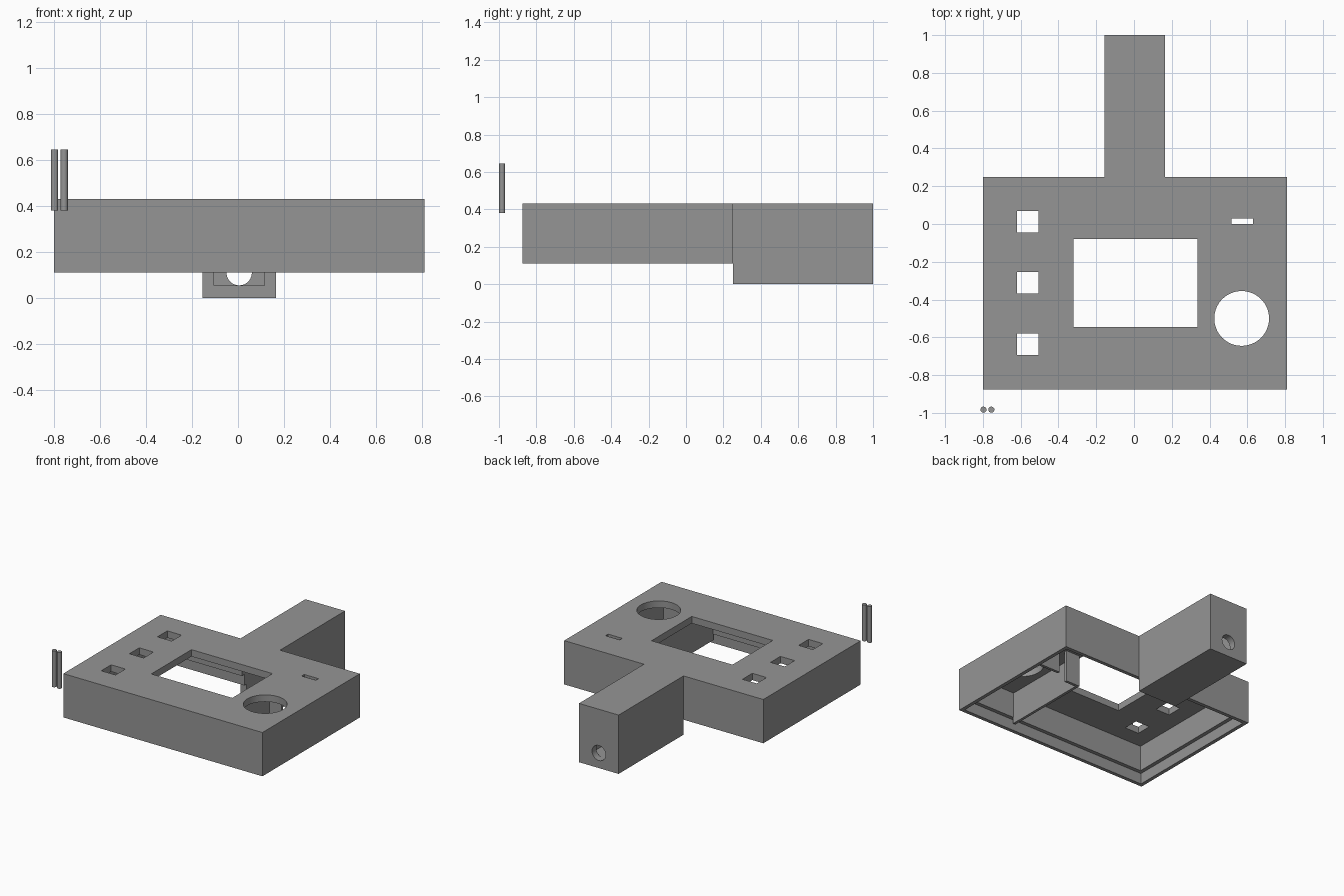
import bpy
import math

if "Cube" in bpy.data.objects:
    bpy.data.objects.remove(bpy.data.objects["Cube"])

grey = bpy.data.materials.new("plain_grey")
grey.diffuse_color = (0.3, 0.3, 0.3, 1)
grey.use_nodes = True
grey.node_tree.nodes["Principled BSDF"].inputs["Base Color"].default_value = grey.diffuse_color


def box(name, x0, x1, y0, y1, z0, z1):
    bpy.ops.mesh.primitive_cube_add(
        size=1, location=((x0 + x1) / 2, (y0 + y1) / 2, (z0 + z1) / 2))
    ob = bpy.context.object
    ob.name = name
    ob.scale = (x1 - x0, y1 - y0, z1 - z0)
    bpy.ops.object.transform_apply(location=True, rotation=False, scale=True)
    ob.data.materials.append(grey)
    return ob


def rod(name, x, y, z, r, length, sides=64, along_y=False):
    rot = (math.pi / 2, 0, 0) if along_y else (0, 0, 0)
    bpy.ops.mesh.primitive_cylinder_add(
        vertices=sides, radius=r, depth=length, location=(x, y, z), rotation=rot)
    ob = bpy.context.object
    ob.name = name
    bpy.ops.object.transform_apply(location=True, rotation=True, scale=True)
    ob.data.materials.append(grey)
    return ob


def combine(target, other, operation="DIFFERENCE"):
    """Apply a boolean and discard the helper."""
    mod = target.modifiers.new("bool", "BOOLEAN")
    mod.operation = operation
    mod.solver = "EXACT"
    mod.object = other
    bpy.ops.object.select_all(action="DESELECT")
    target.select_set(True)
    bpy.context.view_layer.objects.active = target
    bpy.ops.object.modifier_apply(modifier=mod.name)
    bpy.data.objects.remove(other, do_unlink=True)


# Casing and rear grip in one piece
X0, X1, Y0, Y1, Z0, Z1 = -0.80, 0.81, -0.875, 0.25, 0.11, 0.43
case = box("casing", X0, X1, Y0, Y1, Z0, Z1)
grip = box("grip", -0.155, 0.165, Y1 - 0.01, 1.0, Z0 - 0.11, Z1)
# keep the grip's low front face flush with the casing's back
combine(grip, box("cut", -0.5, 0.5, 0.1, Y1, -0.1, Z0))
combine(case, grip, "UNION")

# Hollow underside: shallow recess for a cover, then the deeper cavity
for inset, top in ((0.027, 0.19), (0.055, 0.38)):
    combine(case, box("cut", X0 + inset, X1 - inset, Y0 + inset, Y1 - inset, 0.05, top))

# Hollow grip, open into the casing, with a round hole at its end
combine(case, box("cut", -0.105, 0.115, 0.17, 0.95, 0.055, 0.375))
combine(case, rod("cut", 0.005, 1.0, 0.11, 0.055, 0.2, along_y=True))

# Screen window, slot, three button holes and round stick hole
openings = [(-0.32, 0.335, -0.545, -0.08), (0.515, 0.63, 0.0, 0.03)]
openings += [(-0.62, -0.505, y - 0.057, y + 0.057) for y in (0.012, -0.312, -0.637)]
for x0, x1, y0, y1 in openings:
    combine(case, box("cut", x0, x1, y0, y1, 0.3, 0.5))
combine(case, rod("cut", 0.57, -0.5, 0.4, 0.145, 0.2))

# Compartment walls around the stick hole, with a gap for wires
box("compartment_side_wall", 0.355, 0.375, Y0 + 0.05, -0.15, 0.145, 0.385)
box("compartment_back_wall_inner", 0.355, 0.47, -0.17, -0.15, 0.145, 0.385)
box("compartment_back_wall_outer", 0.53, X1 - 0.05, -0.17, -0.15, 0.19, 0.385)

# Two loose pins
for name, x in (("left_pin", -0.797), ("right_pin", -0.755)):
    rod(name, x, -0.983, 0.512, 0.016, 0.265, sides=32)

# Smooth round walls, crisp edges
for ob in bpy.data.objects:
    bpy.ops.object.select_all(action="DESELECT")
    ob.select_set(True)
    bpy.context.view_layer.objects.active = ob
    bpy.ops.object.shade_smooth_by_angle(angle=math.radians(30))
